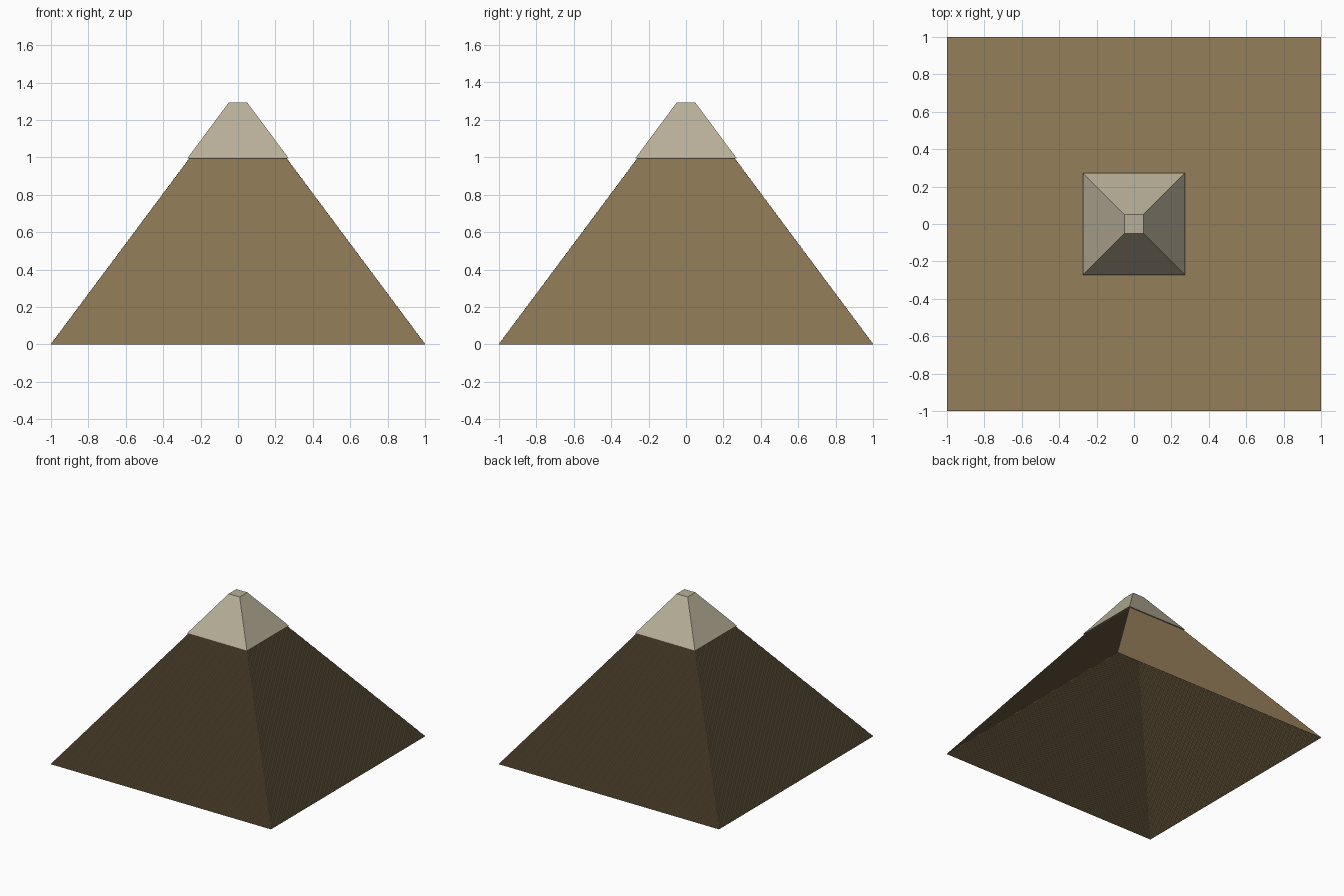
import bpy, bmesh

if "Cube" in bpy.data.objects:
    bpy.data.objects.remove(bpy.data.objects["Cube"])

def material(name, rgb):
    m = bpy.data.materials.new(name)
    m.diffuse_color = (*rgb, 1)
    m.use_nodes = True
    m.node_tree.nodes["Principled BSDF"].inputs["Base Color"].default_value = m.diffuse_color
    return m

def square_stack(name, rings, mat, close_bottom, close_top):
    """Skin a stack of square rings given as (half width, height)."""
    bm = bmesh.new()
    loops = [[bm.verts.new((sx * h, sy * h, z))
              for sx, sy in ((-1, -1), (1, -1), (1, 1), (-1, 1))] for h, z in rings]
    for a, b in zip(loops, loops[1:]):
        for i in range(4):
            j = (i + 1) % 4
            bm.faces.new((a[i], a[j], b[j], b[i]))
    if close_bottom:
        bm.faces.new(loops[0][::-1])
    if close_top:
        bm.faces.new(loops[-1])
    mesh = bpy.data.meshes.new(name)
    bm.to_mesh(mesh)
    bm.free()
    mesh.materials.append(mat)
    ob = bpy.data.objects.new(name, mesh)
    bpy.context.collection.objects.link(ob)
    return ob

stone = material("brown stone", (0.296, 0.212, 0.102))
casing = material("pale limestone", (0.479, 0.429, 0.314))

# Stepped body: many thin courses, hollow and open underneath
COURSES, TOP, HALF_TOP = 200, 0.995, 0.262
rings = []
for i in range(COURSES):
    half = 1 - (1 - HALF_TOP) * i / (COURSES - 1)
    rings += [(half, TOP * i / COURSES), (half, TOP * (i + 1) / COURSES)]
square_stack("stepped_body", rings, stone, False, True)

# Smooth casing cap with a flat tip, slightly overhanging the body
square_stack("casing_cap", [(0.272, 0.993), (0.05, 1.292)], casing, True, True)
